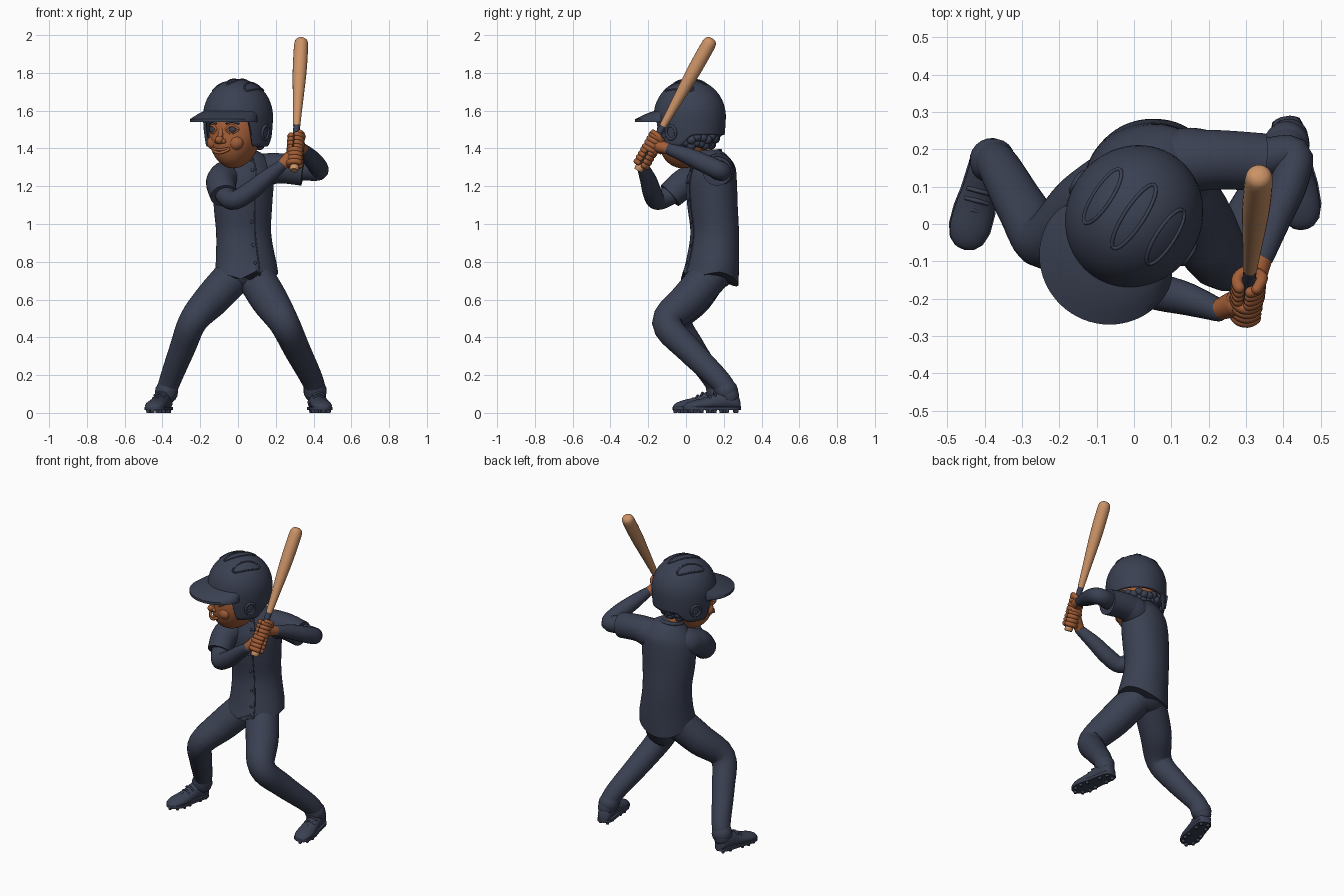
import bpy, bmesh, math
from mathutils import Vector, Matrix

if "Cube" in bpy.data.objects:
    bpy.data.objects.remove(bpy.data.objects["Cube"])

def mat(name, c):
    m = bpy.data.materials.new(name)
    m.diffuse_color = (*c, 1)
    m.use_nodes = True
    m.node_tree.nodes["Principled BSDF"].inputs["Base Color"].default_value = m.diffuse_color
    return m

NAVY = mat("navy cloth", (0.043, 0.052, 0.085))
SKIN = mat("brown skin", (0.36, 0.11, 0.038))
WOOD = mat("bat wood", (0.60, 0.29, 0.135))
I = Matrix.Identity(4)
HEAD = Matrix.Translation((0, 0.02, 0)) @ Matrix.Rotation(math.radians(-33), 4, 'Z')
sin, cos, pi = math.sin, math.cos, math.pi

def finish(name, bm, m, M=I, angle=50):
    bmesh.ops.recalc_face_normals(bm, faces=bm.faces)
    me = bpy.data.meshes.new(name)
    bm.to_mesh(me)
    bm.free()
    me.transform(M)
    me.materials.append(m)
    ob = bpy.data.objects.new(name, me)
    bpy.context.collection.objects.link(ob)
    bpy.ops.object.select_all(action='DESELECT')
    ob.select_set(True)
    bpy.context.view_layer.objects.active = ob
    bpy.ops.object.shade_smooth_by_angle(angle=math.radians(angle))
    return ob

def loft(name, rings, m, M=I, closed=True, caps=True, loop=False):
    bm = bmesh.new()
    vs = [[bm.verts.new(p) for p in r] for r in rings]
    n = len(vs[0])
    for i in range(len(vs) if loop else len(vs) - 1):
        a, b = vs[i], vs[(i + 1) % len(vs)]
        for j in range(n if closed else n - 1):
            k = (j + 1) % n
            bm.faces.new((a[j], a[k], b[k], b[j]))
    if caps and not loop:
        bm.faces.new(vs[0])
        bm.faces.new(vs[-1])
    return finish(name, bm, m, M)

def spline(P, sub):
    P = [Vector(p) for p in P]
    out = []
    for i in range(len(P) - 1):
        a, b, c, d = P[max(i - 1, 0)], P[i], P[i + 1], P[min(i + 2, len(P) - 1)]
        for s in range(sub):
            t = s / sub
            out.append(0.5 * (2 * b + (c - a) * t + (2 * a - 5 * b + 4 * c - d) * t * t
                              + (3 * b - a - 3 * c + d) * t ** 3))
    return out + [P[-1]]

def tube(name, P, m, M=I, sub=5, n=20, round_ends=True, loop=False):
    """Round tube through points (x, y, z, radius)."""
    Q = spline(P, sub)
    if round_ends and not loop:
        t0 = (Q[0] - Q[1]).xyz.normalized()
        t1 = (Q[-1] - Q[-2]).xyz.normalized()
        def end(q, t, a):
            return Vector((*(q.xyz + t * q.w * sin(a)), q.w * cos(a)))
        A = [0.4, 0.8, 1.15, 1.45]
        Q = [end(Q[0], t0, a) for a in reversed(A)] + Q + [end(Q[-1], t1, a) for a in A]
    rings, u = [], None
    for i, q in enumerate(Q):
        lo, hi = (Q[i - 1], Q[(i + 1) % len(Q)]) if loop else (Q[max(i - 1, 0)], Q[min(i + 1, len(Q) - 1)])
        t = (hi.xyz - lo.xyz).normalized()
        u = t.orthogonal() if u is None else u - t * u.dot(t)
        u.normalize()
        w = t.cross(u)
        rings.append([q.xyz + q.w * (u * cos(2 * pi * k / n) + w * sin(2 * pi * k / n)) for k in range(n)])
    return loft(name, rings, m, M, loop=loop)

def ball(name, c, s, m, M=I, seg=24, shape=None):
    bm = bmesh.new()
    bmesh.ops.create_uvsphere(bm, u_segments=seg, v_segments=seg * 2 // 3, radius=1)
    for v in bm.verts:
        p = shape(v.co) if shape else v.co
        v.co = Vector((c[0] + p.x * s[0], c[1] + p.y * s[1], c[2] + p.z * s[2]))
    return finish(name, bm, m, M, 80)

# --- Jersey body: ellipse rings, turned with the shoulders, with a shaped hem
yaw = math.radians(20)
body = [(0.70, .045, .125, .17, .15), (0.80, .042, .14, .162, .138), (0.95, .03, .152, .148, .126),
        (1.10, .026, .14, .158, .13), (1.22, .03, .135, .163, .13), (1.30, .035, .14, .15, .115),
        (1.36, .03, .13, .10, .085), (1.385, .022, .12, .062, .062)]
smooth = []
for q in zip(spline([r[:4] for r in body], 5), spline([(r[0], r[4], 0, 0) for r in body], 5)):
    smooth.append((q[0][0], q[0][1], q[0][2], q[0][3], q[1][1]))

def body_point(z, cx, cy, rx, ry, a):
    x, y = rx * cos(a), ry * sin(a)
    hem = max(0, 1 - (z - 0.70) / 0.12)
    front = max(0, -sin(a))
    dz = hem * (0.045 * abs(cos(a)) ** 2 - 0.03 * max(0, sin(a))
                + 0.05 * max(0, 1 - abs(cos(a)) / 0.2) * front)
    lean = 0.12 * x * max(0, (z - 1.1) / 0.25)
    return Vector((cx + x * cos(yaw) - y * sin(yaw), cy + x * sin(yaw) + y * cos(yaw), z + dz + lean))

loft("jersey", [[body_point(*r, 2 * pi * k / 64) for k in range(64)] for r in smooth], NAVY)
for i in range(1, 8):
    r = smooth[i * 4]
    ball("button", body_point(*r, -pi / 2), (.009, .006, .009), NAVY, seg=10)
placket = [(*body_point(*r, -pi / 2 + 0.13), 0.0035) for r in smooth[1:-6]]
tube("jersey_placket", placket, NAVY, sub=1, n=8)
tube("collar", [(.02 + .066 * cos(k * pi / 12), .115 + .066 * sin(k * pi / 12),
                 1.375 + .012 * sin(k * pi / 12), .011) for k in range(24)], NAVY, sub=1, n=10, loop=True)
tube("neck", [(.022, .12, 1.30, .062), (.01, .09, 1.37, .057), (0, .05, 1.46, .06)], SKIN)

# --- Trousers
ball("trouser_seat", (.035, .13, .74), (.145, .125, .095), NAVY)
legs = {"left": [(-.02, .12, .73, .10), (-.13, .045, .61, .095), (-.235, -.045, .49, .077),
                 (-.295, .035, .34, .068), (-.36, .15, .17, .057), (-.385, .175, .09, .052)],
        "right": [(.085, .13, .73, .10), (.165, .015, .60, .098), (.245, -.10, .475, .08),
                  (.315, .02, .33, .07), (.395, .18, .17, .058), (.415, .23, .09, .052)]}
for side, P in legs.items():
    tube(side + "_trouser_leg", P, NAVY, n=28)
    c = Vector(P[-2])
    d = (Vector(P[-1]) - c).xyz.normalized()
    tube(side + "_trouser_cuff", [(*(c.xyz + d * .045), .058), (*(c.xyz + d * .065), .062)], NAVY, sub=2)

# --- Shoes with soles, laces and cleats
def shoe(side, heel, toe):
    h, t = Vector((*heel, 0)), Vector((*toe, 0))
    L = (t - h).length
    f = (t - h).normalized()
    M = Matrix.Translation(h) @ Matrix((( -f.y, f.x, 0, 0), (f.x, f.y, 0, 0), (0, 0, 1, 0), (0, 0, 0, 1))) 
    s = Vector((-f.y, f.x, 0))
    def at(a, b, z):
        return h + f * (a * L) + s * b + Vector((0, 0, z))
    prof = [(0.0, .012, .05), (.03, .034, .085), (.12, .043, .115), (.28, .045, .125), (.45, .047, .10),
            (.62, .053, .08), (.80, .053, .068), (.92, .042, .055), (.98, .025, .042), (1.0, .008, .03)]
    def ring(a, w, lo, hi):
        return [at(a, w * cos(k * pi / 12), lo + (hi - lo) * (.4 + (.6 if k < 12 else .4) * sin(k * pi / 12)))
                for k in range(24)]
    loft(side + "_shoe", [ring(*q[:2], .018, q[2]) for q in map(tuple, spline([(*p, 0) for p in prof], 3))], NAVY)
    sole = [[at(a, w * 1.08 * c, z) for c, z in ((-1, .014), (1, .014), (1, .032), (-1, .032))]
            for a, w, _ in prof]
    loft(side + "_shoe_sole", sole, NAVY)
    for a in (.45, .54, .63):
        z = .115 - (a - .4) * .17
        tube(side + "_lace", [at(a, b, z - abs(b) * .45).to_4d()[:3] + (.006,) for b in (-.03, 0, .03)], NAVY, sub=3, n=8)
    for a, b in ((.08, .022), (.25, .03), (.55, .038), (.70, .042), (.86, .032), (.96, 0)):
        for e in ((b, -b) if b else (0,)):
            tube(side + "_cleat", [(*at(a, e, 0), .009), (*at(a, e, .02), .013)], NAVY, sub=1, n=10, round_ends=False)

shoe("left", (-.38, .215), (-.455, -.068))
shoe("right", (.405, .288), (.455, -.015))

# --- Arms and short sleeves
tube("left_sleeve", [(-.06, .09, 1.25, .085), (-.09, .0, 1.22, .08), (-.075, -.085, 1.15, .072)], NAVY,
     round_ends=False, n=28)
tube("left_shoulder", [(.0, .10, 1.25, .09), (-.06, .09, 1.25, .086), (-.08, .04, 1.235, .083)], NAVY)
tube("left_arm", [(-.09, .0, 1.21, .055), (-.065, -.09, 1.15, .053), (-.02, -.155, 1.125, .05),
                  (.06, -.18, 1.17, .05), (.14, -.20, 1.235, .044), (.225, -.23, 1.305, .031)], NAVY)
tube("right_sleeve", [(.10, .165, 1.285, .088), (.22, .172, 1.295, .08), (.345, .165, 1.28, .078)], NAVY,
     round_ends=False, n=28)
tube("right_shoulder", [(.06, .15, 1.27, .08), (.14, .17, 1.285, .088), (.2, .17, 1.295, .08)], NAVY)
tube("right_arm", [(.25, .17, 1.29, .056), (.34, .175, 1.285, .054), (.425, .185, 1.28, .05),
                   (.415, .11, 1.315, .05), (.375, .01, 1.36, .044), (.345, -.085, 1.395, .031)], NAVY)

# --- Bat: knob, dark grip and barrel along one slanted axis
B0, B1 = Vector((.298, -.25, 1.29)), Vector((.336, .138, 1.983))
def on_bat(s, r):
    return (*B0.lerp(B1, s), r)
tube("bat_knob", [on_bat(s, r) for s, r in ((-.01, .022), (.015, .025), (.035, .018))], WOOD, round_ends=False)
tube("bat_grip", [on_bat(s, .0175) for s in (.03, .2, .335)], NAVY, round_ends=False)
tube("bat_barrel", [on_bat(s, r) for s, r in ((.33, .019), (.45, .024), (.6, .031), (.75, .037), (.9, .038),
                                             (.965, .036), (.99, .026), (1.0, .01))], WOOD, round_ends=False)

# --- Hands: palm, thumb and four fingers curled round the grip
axis = (B1 - B0).normalized()
def hand(side, s, wrist):
    c, w = B0.lerp(B1, s), Vector(wrist)
    d = w - c
    d = (d - axis * d.dot(axis)).normalized()
    e = axis.cross(d)
    palm = c + d * .03
    tube(side + "_wrist", [(*w, .028), (*w.lerp(palm, .5), .032), (*palm, .036)], SKIN)
    for k in range(4):
        o = c + axis * (.024 * (k - 1.5))
        arc = [(*(o + (d * cos(a) + e * sin(a)) * .032), .0155) for a in [-2.6 + .52 * j for j in range(11)]]
        tube(side + "_finger", arc, SKIN, sub=2, n=12)
    tube(side + "_thumb", [(*(c + d * .04 + axis * .02), .018), (*(c + d * .02 + axis * .045 - e * .03), .016),
                           (*(c - d * .02 + axis * .05 - e * .03), .014)], SKIN, sub=3, n=12)
hand("left", .085, (.225, -.23, 1.305))
hand("right", .2, (.345, -.085, 1.395))

# --- Head (built facing -y, then turned)
def jaw(p):
    t = max(0, -p.z)
    return Vector((p.x * (1 - .12 * t), p.y * (1 + .12 * t) - .10 * t, p.z))
ball("face", (0, -.03, 1.475), (.138, .14, .18), SKIN, HEAD, 40, jaw)
ball("nose", (0, -.18, 1.445), (.022, .026, .022), SKIN, HEAD)
tube("nose_bridge", [(0, -.160, 1.50, .012), (0, -.178, 1.455, .016)], SKIN, HEAD, n=12)
tube("lower_lip", [(x, -.183 + 6 * x * x, 1.377 + 7 * x * x, .008) for x in (-.05, -.025, 0, .025, .05)], SKIN, HEAD, n=10)
tube("upper_lip", [(x, -.183 + 6 * x * x, 1.393 + 3 * x * x, .007) for x in (-.05, -.025, 0, .025, .05)], SKIN, HEAD, n=10)
for sx in (-1, 1):
    ball("nostril", (sx * .02, -.172, 1.438), (.014, .015, .013), SKIN, HEAD, 14)
    ball("eye", (sx * .06, -.151, 1.50), (.022, .012, .019), NAVY, HEAD, 18)
    for dz, r in ((.021, .007), (-.02, .005)):
        tube("eyelid", [(sx * (.06 + o), -.158 + abs(o) * .3 + o * .5, 1.50 + dz * (1 - (o / .03) ** 2), r)
                        for o in (-.028, -.012, 0, .012, .028)], SKIN, HEAD, sub=3, n=8)
    tube("eyebrow", [(sx * x, y, z, .006) for x, y, z in ((.035, -.163, 1.533), (.06, -.155, 1.542), (.09, -.135, 1.532))],
         NAVY, HEAD, sub=3, n=8)
    ball("cheek", (sx * .065, -.125, 1.43), (.045, .035, .04), SKIN, HEAD)
    # ear hole ridge on the helmet flap
    tube("ear_hole_rim", [(sx * (.176 + .005 * sin(k * pi / 10)), -.005 + .03 * cos(k * pi / 10),
                           1.485 + .036 * sin(k * pi / 10), .008) for k in range(20)], NAVY, HEAD, sub=1, n=8, loop=True)

# Curly hair below the helmet
for k in range(13):
    a = math.radians(100 + k * 160 / 12)
    for r, z in ((.135, 1.455), (.115, 1.425)):
        ball("hair_curl", (r * sin(a), -r * cos(a), z + .01 * sin(k * 2.3)), (.026, .026, .024), NAVY, HEAD, 12)

# --- Helmet shell with ear flaps
RX, RY, ZC, H = .181, .195, 1.57, .197
def ss(a, b, x):
    t = min(1, max(0, (x - a) / (b - a)))
    return t * t * (3 - 2 * t)
def shell_point(a, z, extra=0):
    k = math.sqrt(max(0, 1 - ((z - ZC) / H) ** 2)) if z > ZC else 1 - 2.6 * (ZC - z) ** 2 - .1 * (ZC - z)
    return Vector(((RX * k + extra) * sin(a), -(RY * k + extra) * cos(a), z))
rings = []
for i in range(25):
    t = i / 24
    ring = []
    for j in range(120):
        a = (j - 60) * pi / 60
        d = abs(math.degrees(a))
        rim = 1.555 - .145 * ss(50, 66, d) + .06 * ss(100, 128, d)
        top = ZC + H * cos(.03 + (pi / 2 - .03) * min(1, t / .65))
        ring.append(shell_point(a, top if t <= .65 else ZC + (rim - ZC) * (t - .65) / .35))
    rings.append(ring)
helmet = loft("helmet", rings, NAVY, HEAD, caps=False)
bm = bmesh.new()
bm.from_mesh(helmet.data)
bm.verts.ensure_lookup_table()
bm.faces.new(bm.verts[:120])
bmesh.ops.recalc_face_normals(bm, faces=bm.faces)
if max(bm.faces, key=lambda f: f.calc_center_median().z).normal.z < 0:
    bmesh.ops.reverse_faces(bm, faces=bm.faces)
bm.to_mesh(helmet.data)
bm.free()
sol = helmet.modifiers.new("thickness", 'SOLIDIFY')
sol.thickness, sol.offset = .016, -1

# Helmet brim
brim = []
for j in range(41):
    a = math.radians(-70 + j * 3.5)
    ext = .122 * max(0, cos(a * 90 / 70)) ** .75
    up = [shell_point(a, 1.60 - .045 * u ** 1.3, -.008 + ext * u) for u in (0, .25, .5, .75, 1)]
    brim.append(up + [p - Vector((0, 0, .016)) for p in reversed(up)])
loft("helmet_brim", brim, NAVY, HEAD)

# Raised outlines of the helmet vents
for cx, hl, hw in ((-.1, .085, .024), (0, .1, .026), (.1, .085, .024)):
    loop = []
    for k in range(40):
        x, y = cx + hw * cos(k * pi / 20), .0 + hl * sin(k * pi / 20)
        loop.append((x, y, ZC + H * math.sqrt(1 - (x / RX) ** 2 - (y / RY) ** 2), .005))
    tube("helmet_vent", loop, NAVY, HEAD, sub=1, n=8, loop=True)
